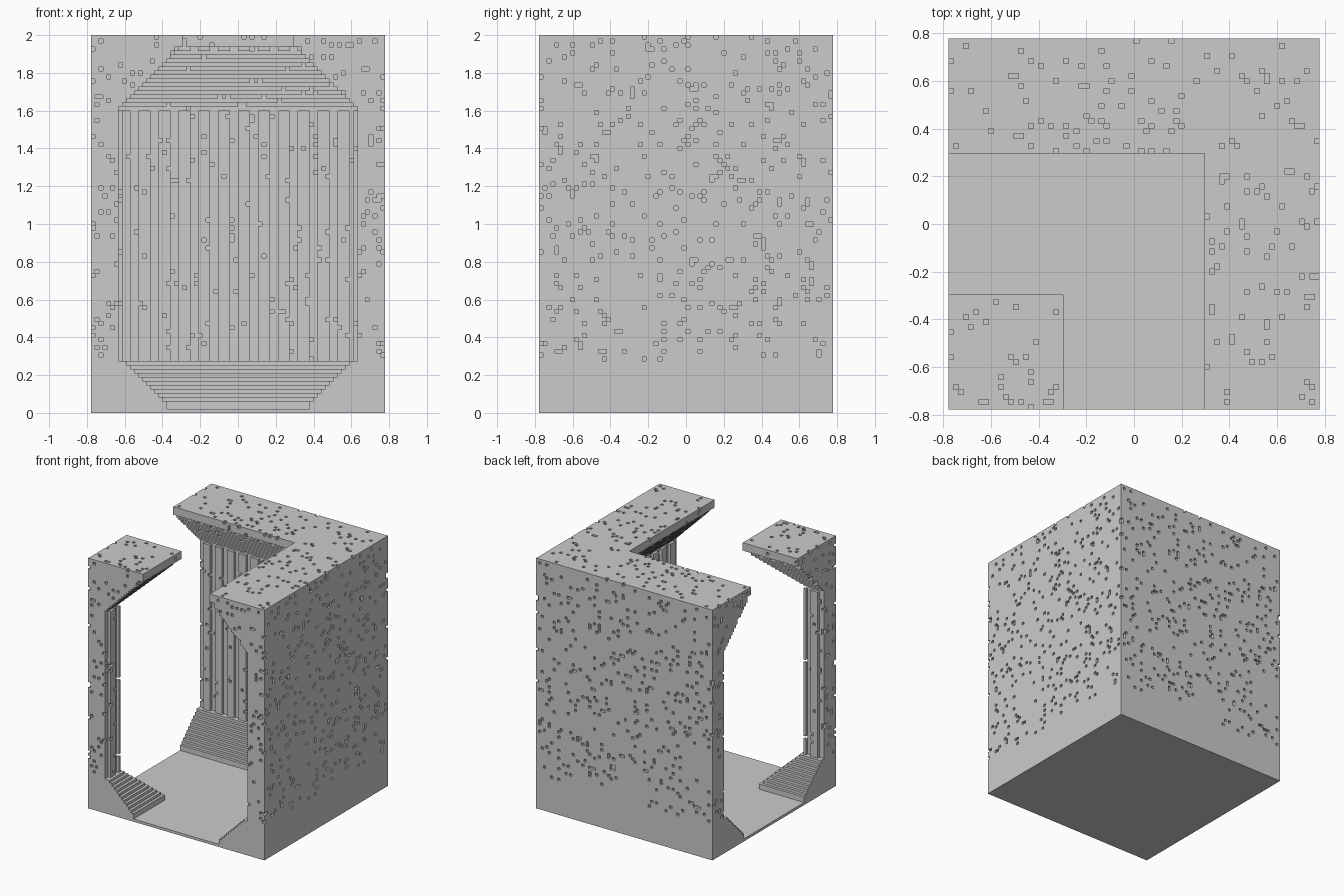
import bpy, random

if "Cube" in bpy.data.objects:
    bpy.data.objects.remove(bpy.data.objects["Cube"])

random.seed(7)
S = 2 / 95            # block size
H, N = 37, 95         # half width and height in blocks


def half_width(k, t):
    """Half width of the passage at layer k; t runs along the wall."""
    groove = 1 if t % 5 >= 3 else 0
    if k < 13:                       # stepped plinth
        return 18 + max(0, k - 2)
    if k < 76:                       # fluted wall
        return 29 + groove
    if k == 76:                      # band over the flutes
        return 30
    if k == 91:                      # notched rim
        return 15 + groove
    return max(14, 29 - (k - 77))    # stepped vault, then open roof slot


def hollow(a, b, k):
    """Corridor that enters at the front, turns and leaves at the left."""
    if k == 0:
        return False
    wx, wy = half_width(k, b), half_width(k, a)
    return a < wx and b < wy and not (a < -wx and b < -wy)


solid = {(a, b, k) for k in range(N) for a in range(-H, H) for b in range(-H, H)
         if not hollow(a, b, k)}

# One-block pits scattered over the weathered surfaces
DIRS = [(1, 0, 0), (-1, 0, 0), (0, 1, 0), (0, -1, 0), (0, 0, 1), (0, 0, -1)]
pits = []
for c in sorted(solid):
    a, b, k = c
    if k < 13:
        continue
    outer = a in (-H, H - 1) or b in (-H, H - 1) or k == N - 1
    if outer:
        chance = 0.055 if k == N - 1 else 0.065
    elif any((a + d[0], b + d[1], k + d[2]) not in solid for d in DIRS):
        chance = 0.03
    else:
        continue
    if random.random() < chance:
        pits.append(c)
solid.difference_update(pits)


def part_of(c):
    a, b, k = c
    if k == 0:
        return "floor_slab"
    if a < 0 and b < 0:
        return "corner_pillar"
    if k < 13:
        return "stepped_plinth"
    return "fluted_walls" if k < 77 else "stepped_vault"


# Collect exposed block sides, grouped by part, direction and plane
groups = {}
for c in solid:
    for n, d in enumerate(DIRS):
        if (c[0] + d[0], c[1] + d[1], c[2] + d[2]) in solid:
            continue
        ax = n // 2
        u, v = (ax + 1) % 3, (ax + 2) % 3
        groups.setdefault((part_of(c), n, c[ax]), set()).add((c[u], c[v]))


def rectangles(cells):
    """Join neighbouring cells into large rectangles."""
    for u, v in sorted(cells):
        if (u, v) not in cells:
            continue
        v2 = v
        while (u, v2) in cells:
            v2 += 1
        u2 = u + 1
        while all((u2, j) in cells for j in range(v, v2)):
            u2 += 1
        cells.difference_update((i, j) for i in range(u, u2) for j in range(v, v2))
        yield u, v, u2, v2


# Build one mesh object per part
parts = {}
for (name, n, plane), cells in groups.items():
    verts, faces, index = parts.setdefault(name, ([], [], {}))
    ax, front = n // 2, n % 2 == 0
    for u, v, u2, v2 in rectangles(cells):
        loop = []
        for p, q in ((u, v), (u2, v), (u2, v2), (u, v2)):
            co = [0, 0, 0]
            co[ax], co[(ax + 1) % 3], co[(ax + 2) % 3] = plane + front, p, q
            key = tuple(co)
            if key not in index:
                index[key] = len(verts)
                verts.append([x * S for x in key])
            loop.append(index[key])
        faces.append(loop if front else loop[::-1])

for name, (verts, faces, _) in parts.items():
    mesh = bpy.data.meshes.new(name)
    mesh.from_pydata(verts, [], faces)
    bpy.context.collection.objects.link(bpy.data.objects.new(name, mesh))
